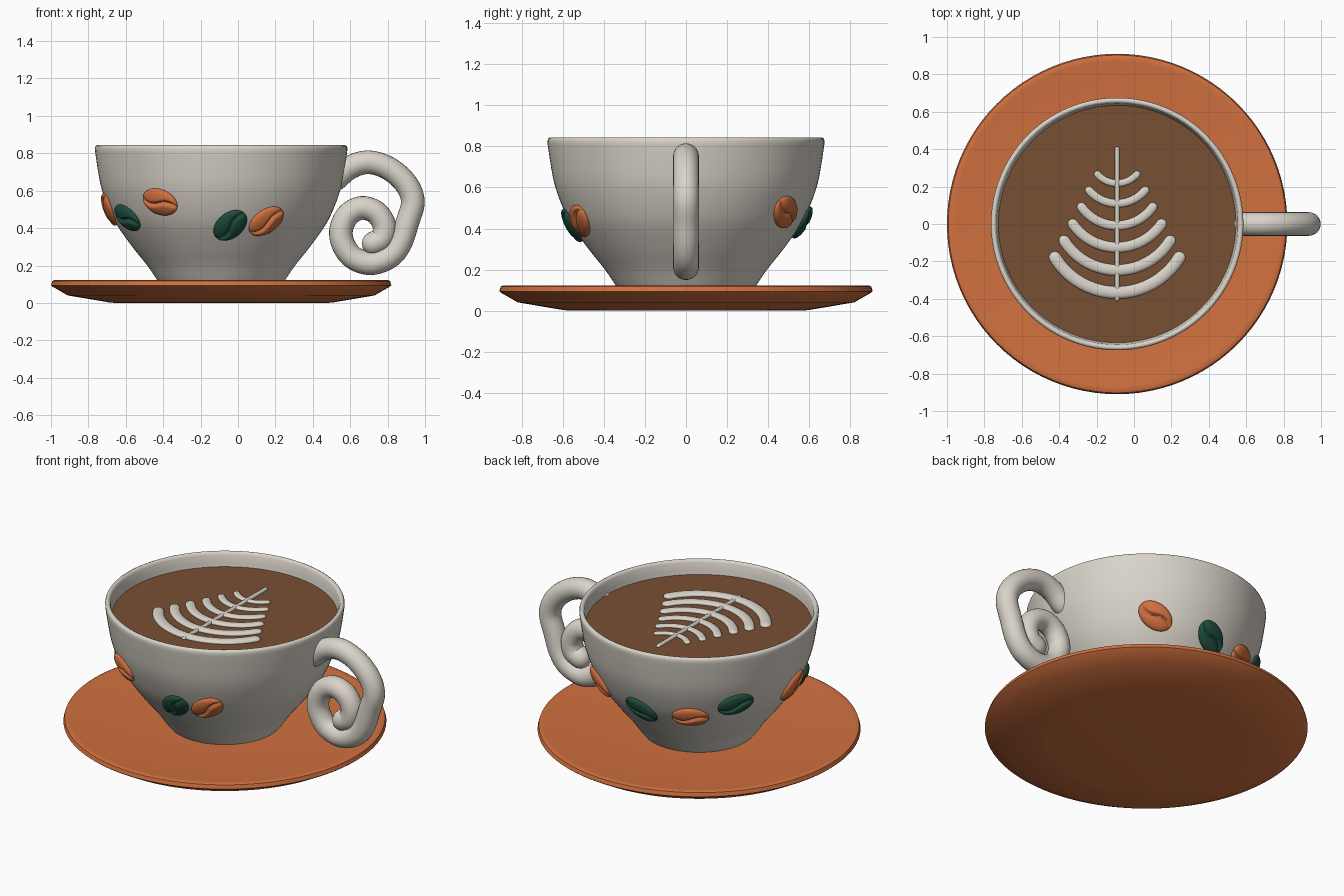
import bpy, bmesh, math
from mathutils import Vector, Matrix

if "Cube" in bpy.data.objects:
    bpy.data.objects.remove(bpy.data.objects["Cube"])

CX = -0.09  # axis of cup and saucer


def material(name, rgb):
    m = bpy.data.materials.new(name)
    m.diffuse_color = (*rgb, 1)
    m.use_nodes = True
    m.node_tree.nodes["Principled BSDF"].inputs["Base Color"].default_value = m.diffuse_color
    return m


CREAM = material("cream_ceramic", (0.70, 0.66, 0.59))
ORANGE = material("orange_glaze", (0.64, 0.165, 0.05))
GREEN = material("dark_green_glaze", (0.014, 0.075, 0.047))
COFFEE = material("coffee_brown", (0.19, 0.08, 0.034))


def finish(name, bm, mat, angle=40):
    bmesh.ops.recalc_face_normals(bm, faces=bm.faces)
    me = bpy.data.meshes.new(name)
    bm.to_mesh(me)
    bm.free()
    me.materials.append(mat)
    ob = bpy.data.objects.new(name, me)
    bpy.context.collection.objects.link(ob)
    bpy.ops.object.select_all(action='DESELECT')
    ob.select_set(True)
    bpy.context.view_layer.objects.active = ob
    bpy.ops.object.shade_smooth_by_angle(angle=math.radians(angle))
    return ob


def lathe(name, profile, mat, seg=96, angle=40):
    bm = bmesh.new()
    vs = [bm.verts.new((r, 0, z)) for r, z in profile]
    es = [bm.edges.new(p) for p in zip(vs, vs[1:])]
    bmesh.ops.spin(bm, geom=vs + es, cent=(0, 0, 0), axis=(0, 0, 1),
                   angle=math.tau, steps=seg)
    bmesh.ops.remove_doubles(bm, verts=bm.verts, dist=1e-4)
    ob = finish(name, bm, mat, angle)
    ob.location.x = CX
    return ob


def spline(pts, n):
    """Smooth path through the points (Catmull-Rom)."""
    p = [Vector(q) for q in pts]
    p = [2 * p[0] - p[1]] + p + [2 * p[-1] - p[-2]]
    out = []
    for i in range(1, len(p) - 2):
        a, b, c, d = p[i - 1:i + 3]
        for k in range(n):
            t = k / n
            out.append(0.5 * (2 * b + (c - a) * t + (2 * a - 5 * b + 4 * c - d) * t * t
                              + (3 * b - a - 3 * c + d) * t ** 3))
    return out + [p[-2]]


def tube(name, path, radius, normal, mat, seg=16, squash=1.0):
    """Round-ended tube along a planar path; squash flattens it along the plane normal."""
    nrm = Vector(normal)
    t0 = (path[0] - path[1]).normalized()
    t1 = (path[-1] - path[-2]).normalized()
    caps = [math.radians(a) for a in (85, 65, 45, 22)]
    rings = [(path[0] + t0 * radius * math.sin(a), radius * math.cos(a), -t0) for a in caps]
    for i, p in enumerate(path):
        d = path[min(i + 1, len(path) - 1)] - path[max(i - 1, 0)]
        rings.append((p, radius, d.normalized()))
    rings += [(path[-1] + t1 * radius * math.sin(a), radius * math.cos(a), t1)
              for a in reversed(caps)]
    bm = bmesh.new()
    prev = None
    for c, r, d in rings:
        side = d.cross(nrm).normalized()
        ring = [bm.verts.new(c + side * r * math.cos(math.tau * k / seg)
                             + nrm * r * squash * math.sin(math.tau * k / seg))
                for k in range(seg)]
        if prev:
            for k in range(seg):
                j = (k + 1) % seg
                bm.faces.new((prev[k], prev[j], ring[j], ring[k]))
        else:
            bm.faces.new(ring)
        prev = ring
    bm.faces.new(prev)
    return finish(name, bm, mat, 60)


# Saucer: shallow dish with a bevelled underside
lathe("saucer", [(0, 0.0), (0.57, 0.0), (0.60, 0.003), (0.82, 0.04), (0.90, 0.086),
                 (0.91, 0.094), (0.903, 0.117), (0.892, 0.122), (0.87, 0.12),
                 (0.6, 0.103), (0.35, 0.095), (0, 0.095)], ORANGE, angle=35)

# Cup wall, rim and inside
WALL = [(0.315, 0.09), (0.34, 0.12), (0.395, 0.2), (0.475, 0.3), (0.56, 0.42), (0.608, 0.52),
        (0.642, 0.62), (0.661, 0.72), (0.674, 0.81)]
wall = [(v.x, v.y) for v in spline([(r, z, 0) for r, z in WALL], 4)]
lathe("cup", [(0, 0.09)] + wall + [(0.675, 0.828), (0.671, 0.839), (0.661, 0.844), (0.651, 0.84),
                                   (0.645, 0.828), (0.638, 0.78), (0.626, 0.70),
                                   (0.60, 0.62), (0, 0.6)], CREAM, angle=60)

# Coffee surface
lathe("coffee", [(0, 0.74), (0.634, 0.74), (0.635, 0.757), (0, 0.757)], COFFEE)

# Handle: outer loop curling into a spiral
HANDLE = [(0.52, 0.66), (0.60, 0.725), (0.70, 0.752), (0.81, 0.717), (0.90, 0.635), (0.935, 0.54),
          (0.905, 0.43), (0.868, 0.32), (0.81, 0.247), (0.71, 0.212), (0.615, 0.243), (0.562, 0.315),
          (0.552, 0.395), (0.59, 0.472), (0.662, 0.508), (0.74, 0.482), (0.783, 0.412), (0.77, 0.345),
          (0.725, 0.318)]
tube("handle", spline([(x, 0, z) for x, z in HANDLE], 6), 0.063, (0, 1, 0), CREAM, 24)

# Milk leaf: a stem and six growing arcs (half width, tip y, middle y, thickness)
Z = 0.76
tube("leaf_stem", [Vector((CX, 0.40 - 0.08 * i, Z)) for i in range(11)], 0.013,
     (0, 0, 1), CREAM, 10)
for i, (w, tip, mid, th) in enumerate([(0.105, 0.265, 0.218, 0.019), (0.15, 0.18, 0.11, 0.022),
                                       (0.19, 0.09, -0.008, 0.025), (0.237, 0.0, -0.125, 0.028),
                                       (0.283, -0.09, -0.247, 0.030), (0.332, -0.18, -0.367, 0.033)]):
    sag = tip - mid
    rad = (w * w + sag * sag) / (2 * sag)
    half = math.asin(w / rad)
    arc = [Vector((CX + rad * math.sin(half * k / 10), mid + rad - rad * math.cos(half * k / 10), Z))
           for k in range(-10, 11)]
    tube(f"leaf_arc_{i + 1}", arc, th, (0, 0, 1), CREAM, 12, 0.5)


# Coffee beans stuck around the wall
def wall_at(z):
    for (r0, z0), (r1, z1) in zip(wall, wall[1:]):
        if z0 <= z <= z1:
            return r0 + (r1 - r0) * (z - z0) / (z1 - z0)


def bean(name, az, z, tilt, mat):
    bm = bmesh.new()
    bmesh.ops.create_icosphere(bm, subdivisions=5, radius=1)
    for v in bm.verts:
        x, y, h = v.co
        # S-shaped groove along the outer face
        d = (y - 0.22 * math.sin(math.pi * x)) / 0.14
        dent = 0.65 * math.exp(-d * d) if h > 0 else 0
        v.co = (x * 0.105, y * 0.074, h * 0.032 * (1 - dent))
    a = math.radians(az)
    slope = (wall_at(z + 0.07) - wall_at(z - 0.07)) / 0.14
    out = Vector((math.cos(a), math.sin(a), -slope)).normalized()
    right = Vector((-math.sin(a), math.cos(a), 0))
    up = out.cross(right)
    basis = Matrix((right, up, out)).transposed().to_4x4()
    r = wall_at(z)
    pos = Matrix.Translation((CX + r * math.cos(a), r * math.sin(a), z))
    bm.transform(pos @ basis @ Matrix.Rotation(math.radians(tilt), 4, 'Z'))
    finish(name, bm, mat, 60)


# (direction around the cup, height, tilt, colour)
for i, (az, z, tilt, mat) in enumerate([
        (238, 0.54, -15, ORANGE), (275, 0.415, 50, GREEN), (295, 0.437, 40, ORANGE),
        (55, 0.48, -35, ORANGE), (90, 0.43, -40, GREEN), (120, 0.43, 0, ORANGE),
        (145, 0.51, 12, GREEN), (186, 0.50, 50, ORANGE), (210, 0.455, -20, GREEN)]):
    bean(f"bean_{i + 1}", az, z, tilt, mat)
